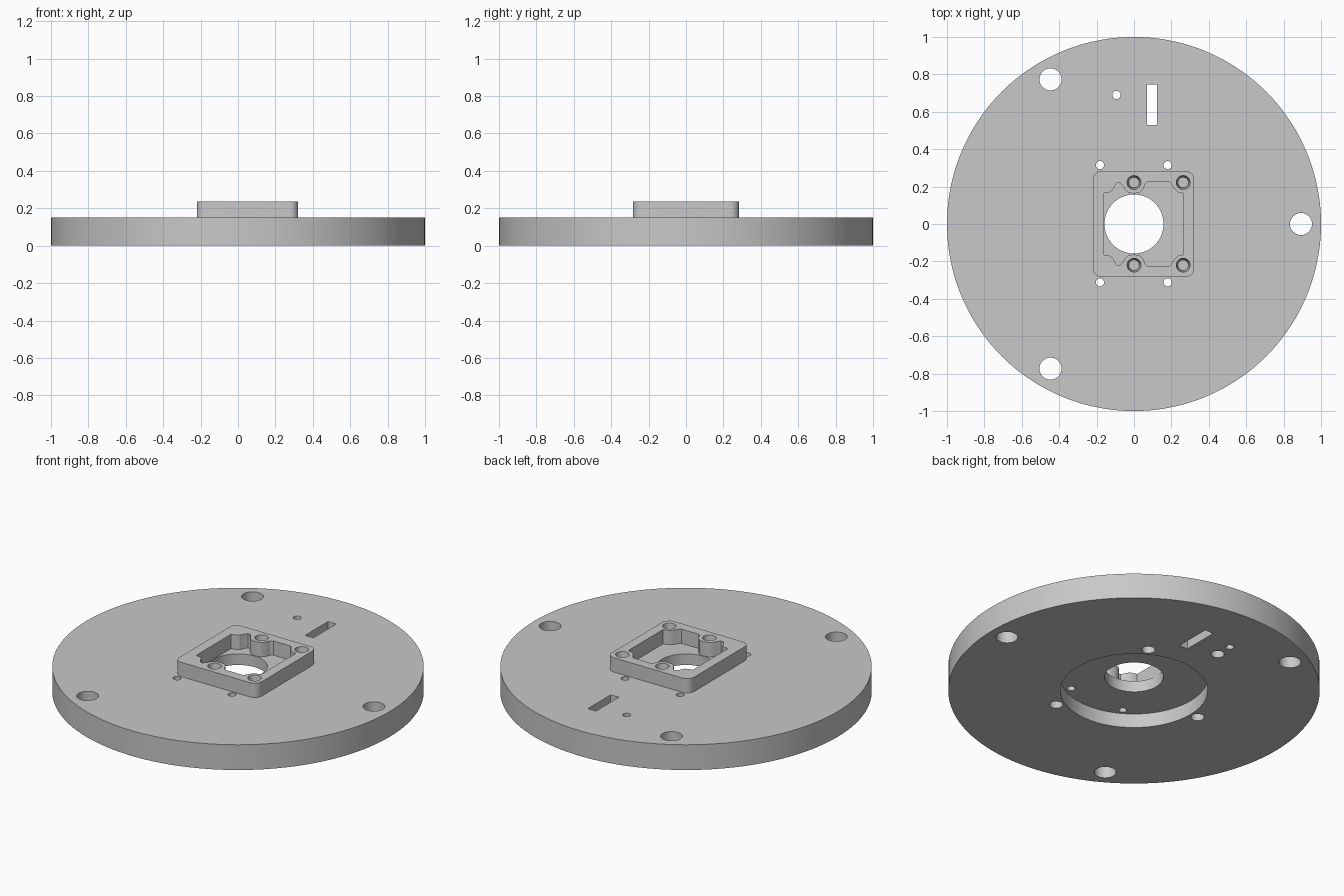
import bpy, bmesh, math

if "Cube" in bpy.data.objects:
    bpy.data.objects.remove(bpy.data.objects["Cube"])

grey = bpy.data.materials.new("machined grey")
grey.diffuse_color = (0.58, 0.58, 0.58, 1)
grey.use_nodes = True
grey.node_tree.nodes["Principled BSDF"].inputs["Base Color"].default_value = grey.diffuse_color


def prism(name, pts, z0, z1, taper=None):
    """Extrude an outline from z0 to z1; taper holds an optional upper outline."""
    bm = bmesh.new()
    low = [bm.verts.new((x, y, z0)) for x, y in pts]
    high = [bm.verts.new((x, y, z1)) for x, y in (taper or pts)]
    n = len(pts)
    bm.faces.new(low[::-1])
    bm.faces.new(high)
    for i in range(n):
        j = (i + 1) % n
        bm.faces.new((low[i], low[j], high[j], high[i]))
    bmesh.ops.recalc_face_normals(bm, faces=bm.faces)
    me = bpy.data.meshes.new(name)
    bm.to_mesh(me)
    bm.free()
    me.materials.append(grey)
    ob = bpy.data.objects.new(name, me)
    bpy.context.collection.objects.link(ob)
    return ob


def circle(x, y, r, n=32):
    return [(x + r * math.cos(2 * math.pi * i / n),
             y + r * math.sin(2 * math.pi * i / n)) for i in range(n)]


def rounded_rect(x0, x1, y0, y1, r, n=8):
    pts = []
    corners = [(x1 - r, y1 - r), (x0 + r, y1 - r), (x0 + r, y0 + r), (x1 - r, y0 + r)]
    for k, (cx, cy) in enumerate(corners):
        for i in range(n + 1):
            a = math.pi / 2 * (k + i / n)
            pts.append((cx + r * math.cos(a), cy + r * math.sin(a)))
    return pts


def combine(target, tool, operation="DIFFERENCE"):
    mod = target.modifiers.new(tool.name, "BOOLEAN")
    mod.operation = operation
    mod.solver = "EXACT"
    mod.object = tool
    bpy.context.view_layer.objects.active = target
    bpy.ops.object.modifier_apply(modifier=mod.name)
    bpy.data.objects.remove(tool)


TOP, BLOCK_TOP, CEIL = 0.15, 0.235, 0.084

# Round base plate with the raised square block
plate = prism("mounting_plate", circle(0, 0, 1, 144), 0, TOP)
combine(plate, prism("raised_block", rounded_rect(-0.22, 0.322, -0.283, 0.283, 0.045),
                     0.12, BLOCK_TOP), "UNION")

# Pocket in the block, its outline curving around the screw posts
half = [(-0.16, 0.165), (-0.135, 0.168), (-0.115, 0.18), (-0.1, 0.21), (-0.09, 0.222),
        (-0.075, 0.222), (-0.062, 0.208), (-0.05, 0.185), (-0.03, 0.168), (0, 0.162),
        (0.03, 0.168), (0.05, 0.188), (0.06, 0.214), (0.075, 0.225), (0.187, 0.225),
        (0.2, 0.214), (0.213, 0.19), (0.235, 0.17), (0.265, 0.163)]
outline = half + [(x, -y) for x, y in reversed(half)]
combine(plate, prism("pocket", outline[::-1], TOP, 0.3))

# Round recess underneath and the central bore
combine(plate, prism("recess", circle(0, 0, 0.397, 96), -0.1, CEIL))
combine(plate, prism("bore", circle(0, 0, 0.158, 64), 0.02, 0.2))

# Tapered screw holes in the block
for x in (0, 0.263):
    for y in (-0.22, 0.222):
        combine(plate, prism("screw_hole", circle(x, y, 0.028), TOP, BLOCK_TOP + 0.001,
                             circle(x, y, 0.037)))

# Three large mounting holes, and three blind holes around the recess
for k in range(3):
    a = 2 * math.pi * k / 3
    combine(plate, prism("mount_hole",
                         circle(0.893 * math.cos(a), 0.893 * math.sin(a), 0.059), -0.1, 0.3))
    b = a + math.pi
    combine(plate, prism("blind_hole",
                         circle(0.446 * math.cos(b), 0.446 * math.sin(b), 0.036), -0.1, 0.1))
combine(plate, prism("blind_hole", circle(-0.092, 0.59, 0.036), -0.1, 0.1))

# Small through holes
for x, y in [(-0.182, 0.315), (0.18, 0.315), (-0.182, -0.312), (0.18, -0.312), (-0.094, 0.69)]:
    combine(plate, prism("pin_hole", circle(x, y, 0.022, 24), -0.1, 0.3))

# Rectangular slot
combine(plate, prism("slot", [(0.07, 0.53), (0.124, 0.53), (0.124, 0.745), (0.07, 0.745)],
                     -0.1, 0.3))

# Smooth round walls, crisp edges
bpy.ops.object.select_all(action="DESELECT")
plate.select_set(True)
bpy.context.view_layer.objects.active = plate
bpy.ops.object.shade_smooth_by_angle(angle=math.radians(30))
